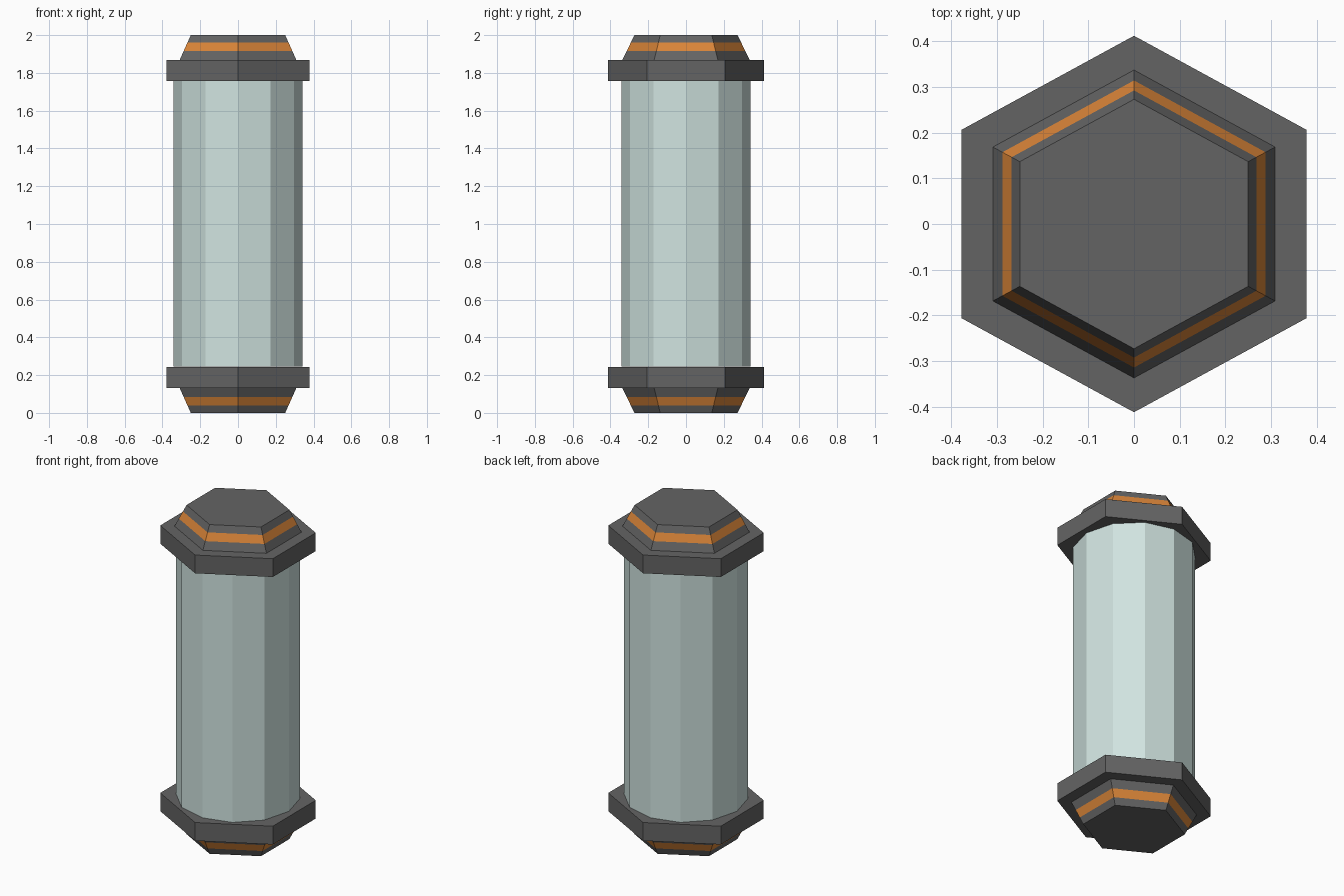
import bpy, bmesh, math

if "Cube" in bpy.data.objects:
    bpy.data.objects.remove(bpy.data.objects["Cube"])


def material(name, rgb):
    m = bpy.data.materials.new(name)
    m.diffuse_color = (*rgb, 1.0)
    m.use_nodes = True
    m.node_tree.nodes["Principled BSDF"].inputs["Base Color"].default_value = m.diffuse_color
    return m


GREY = material("dark_grey", (0.127, 0.127, 0.127))
ORANGE = material("orange", (0.70, 0.235, 0.04))
GLASS = material("pale_glass", (0.63, 0.77, 0.745))


def prism(name, sides, rings, mats, band=None):
    """Stack of (half_x, half_y, z) polygon rings; corner on the y axis."""
    bm = bmesh.new()
    kx = 1 / math.cos(math.pi / sides) if sides == 6 else 1
    loops = []
    for hx, hy, z in sorted(rings, key=lambda r: r[2]):
        loops.append([bm.verts.new((hx * kx * math.cos(a), hy * math.sin(a), z))
                      for a in (math.pi / 2 + i * math.tau / sides for i in range(sides))])
    bm.faces.new(loops[0][::-1])
    bm.faces.new(loops[-1])
    for k, (low, high) in enumerate(zip(loops, loops[1:])):
        for i in range(sides):
            j = (i + 1) % sides
            f = bm.faces.new((low[i], low[j], high[j], high[i]))
            f.material_index = 1 if k == band else 0
    bmesh.ops.recalc_face_normals(bm, faces=bm.faces)
    me = bpy.data.meshes.new(name)
    bm.to_mesh(me)
    bm.free()
    for m in mats:
        me.materials.append(m)
    ob = bpy.data.objects.new(name, me)
    bpy.context.collection.objects.link(ob)
    return ob


# Twelve-sided tube
prism("tube", 12, [(0.342, 0.342, 0.245), (0.342, 0.342, 1.757)], [GLASS])

# Tapered cap with a painted orange band: ring heights, linear taper
cap = []
for z in (1.868, 1.915, 1.96, 2.0):
    t = (z - 1.868) / 0.132
    cap.append((0.309 - 0.059 * t, 0.337 - 0.064 * t, z))
flange = [(0.378, 0.412, 1.757), (0.378, 0.412, 1.868)]

# Same flange and cap at both ends
for end in ("top", "bottom"):
    def place(rings):
        return [(x, y, z if end == "top" else 2 - z) for x, y, z in rings]
    prism(end + "_flange", 6, place(flange), [GREY])
    prism(end + "_cap", 6, place(cap), [GREY, ORANGE], band=1)
